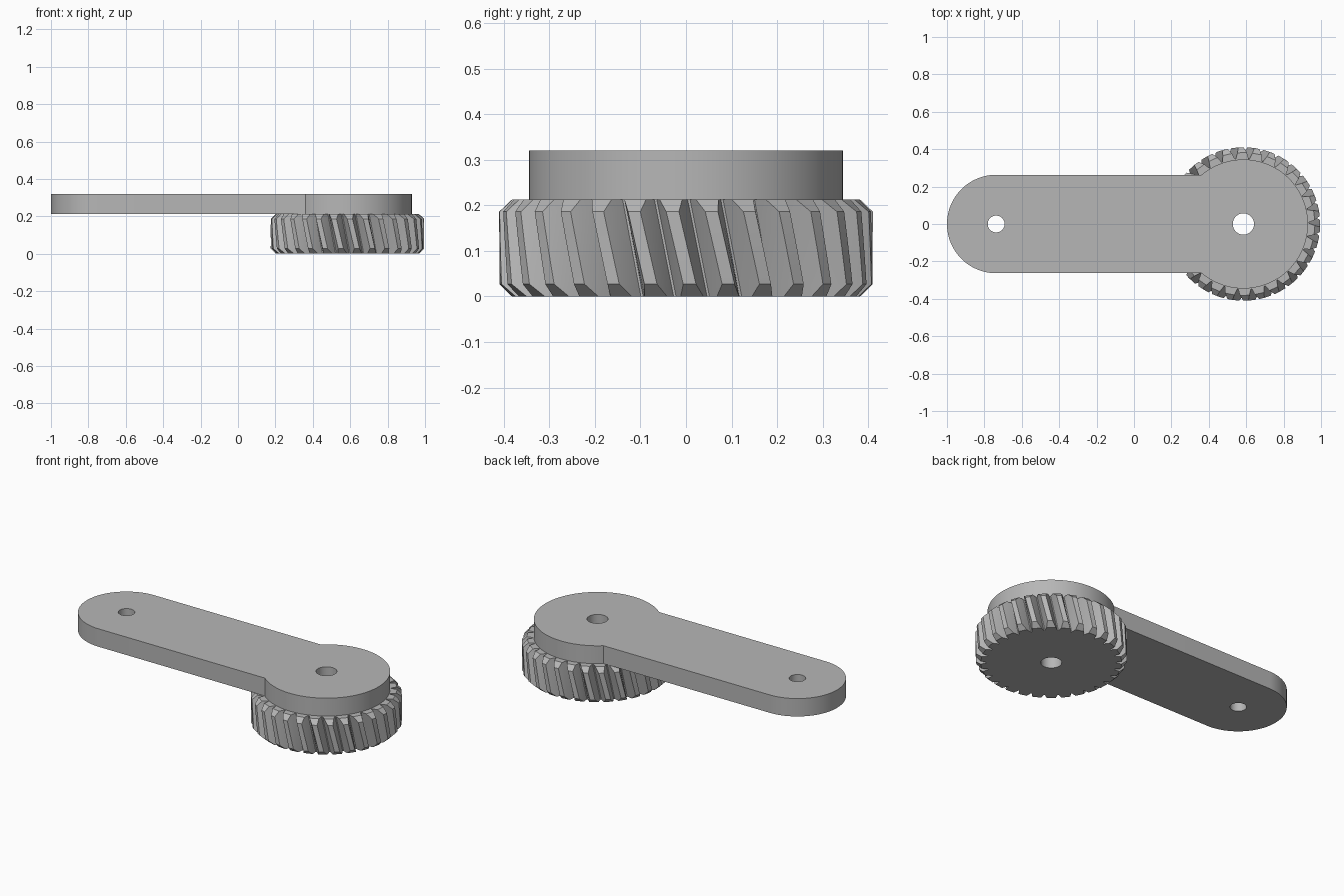
import bpy
import bmesh
from math import sin, cos, asin, pi, radians

if "Cube" in bpy.data.objects:
    bpy.data.objects.remove(bpy.data.objects["Cube"])

GREY = (0.47, 0.47, 0.47, 1)
grey = bpy.data.materials.new("plain grey")
grey.use_nodes = True
grey.diffuse_color = GREY
grey.node_tree.nodes["Principled BSDF"].inputs["Base Color"].default_value = GREY

HUB_X, TAIL_X = 0.585, -0.737
HUB_HOLE, TAIL_HOLE = 0.057, 0.045
GEAR_TOP, PLATE_TOP = 0.213, 0.32


def arc(cx, radius, start, end, steps):
    return [(cx + radius * cos(start + (end - start) * i / steps),
             radius * sin(start + (end - start) * i / steps)) for i in range(steps + 1)]


def skin(bm, rings):
    """Join closed rings of equal length with side faces."""
    loops = [[bm.verts.new(p) for p in ring] for ring in rings]
    for low, high in zip(loops, loops[1:]):
        for i in range(len(low)):
            j = (i + 1) % len(low)
            bm.faces.new((low[i], low[j], high[j], high[i]))


def pierced_solid(name, layers, holes):
    """Build a solid from (height, outline) layers with round holes through it."""
    bm = bmesh.new()
    skin(bm, [[(x, y, z) for x, y in outline] for z, outline in layers])
    bottom, top = layers[0][0], layers[-1][0]
    for cx, radius in holes:
        circle = arc(cx, radius, 0, 2 * pi, 48)[:-1]
        skin(bm, [[(x, y, z) for x, y in circle] for z in (bottom, top)])
    bmesh.ops.remove_doubles(bm, verts=bm.verts, dist=1e-5)
    for z in (bottom, top):
        rim = [e for e in bm.edges if e.is_boundary
               and all(abs(v.co.z - z) < 1e-4 for v in e.verts)]
        bmesh.ops.triangle_fill(bm, edges=rim, use_beauty=True)
    bmesh.ops.recalc_face_normals(bm, faces=bm.faces)
    mesh = bpy.data.meshes.new(name)
    bm.to_mesh(mesh)
    bm.free()
    mesh.materials.append(grey)
    obj = bpy.data.objects.new(name, mesh)
    bpy.context.collection.objects.link(obj)
    bpy.ops.object.select_all(action="DESELECT")
    obj.select_set(True)
    bpy.context.view_layer.objects.active = obj
    bpy.ops.object.shade_smooth_by_angle(angle=radians(20))
    return obj


# Crank arm: round tail, straight sides and a wider round hub
HUB_R, ARM_R = 0.345, 0.263
meet = pi - asin(ARM_R / HUB_R)
arm_outline = (arc(HUB_X, HUB_R, -meet, meet, 96)
               + arc(TAIL_X, ARM_R, pi / 2, 3 * pi / 2, 64))
pierced_solid("crank_arm", [(GEAR_TOP, arm_outline), (PLATE_TOP, arm_outline)],
              [(HUB_X, HUB_HOLE), (TAIL_X, TAIL_HOLE)])

# Helical gear: twisted teeth with bevelled ends
TEETH, TWIST, TOP_PHASE = 30, radians(7), radians(-5)
BEVEL = 0.027
ROOT, SHOULDER, TIP = (0.35, 0.034), (0.382, 0.025), (0.41, 0.014)


def gear_outline(z, bevelled):
    phase = TOP_PHASE + TWIST * (1 - z / GEAR_TOP)
    crest = SHOULDER if bevelled else TIP
    half = [ROOT, SHOULDER, crest]
    tooth = [(r, -w) for r, w in half] + [(r, w) for r, w in reversed(half)]
    points = []
    for i in range(TEETH):
        for r, w in tooth:
            a = phase + 2 * pi * i / TEETH + w / r
            points.append((HUB_X + r * cos(a), r * sin(a)))
    return points


steps = 4
heights = [BEVEL + (GEAR_TOP - 2 * BEVEL) * i / steps for i in range(steps + 1)]
gear_layers = ([(0, gear_outline(0, True))]
               + [(z, gear_outline(z, False)) for z in heights]
               + [(GEAR_TOP, gear_outline(GEAR_TOP, True))])
pierced_solid("helical_gear", gear_layers, [(HUB_X, HUB_HOLE)])
